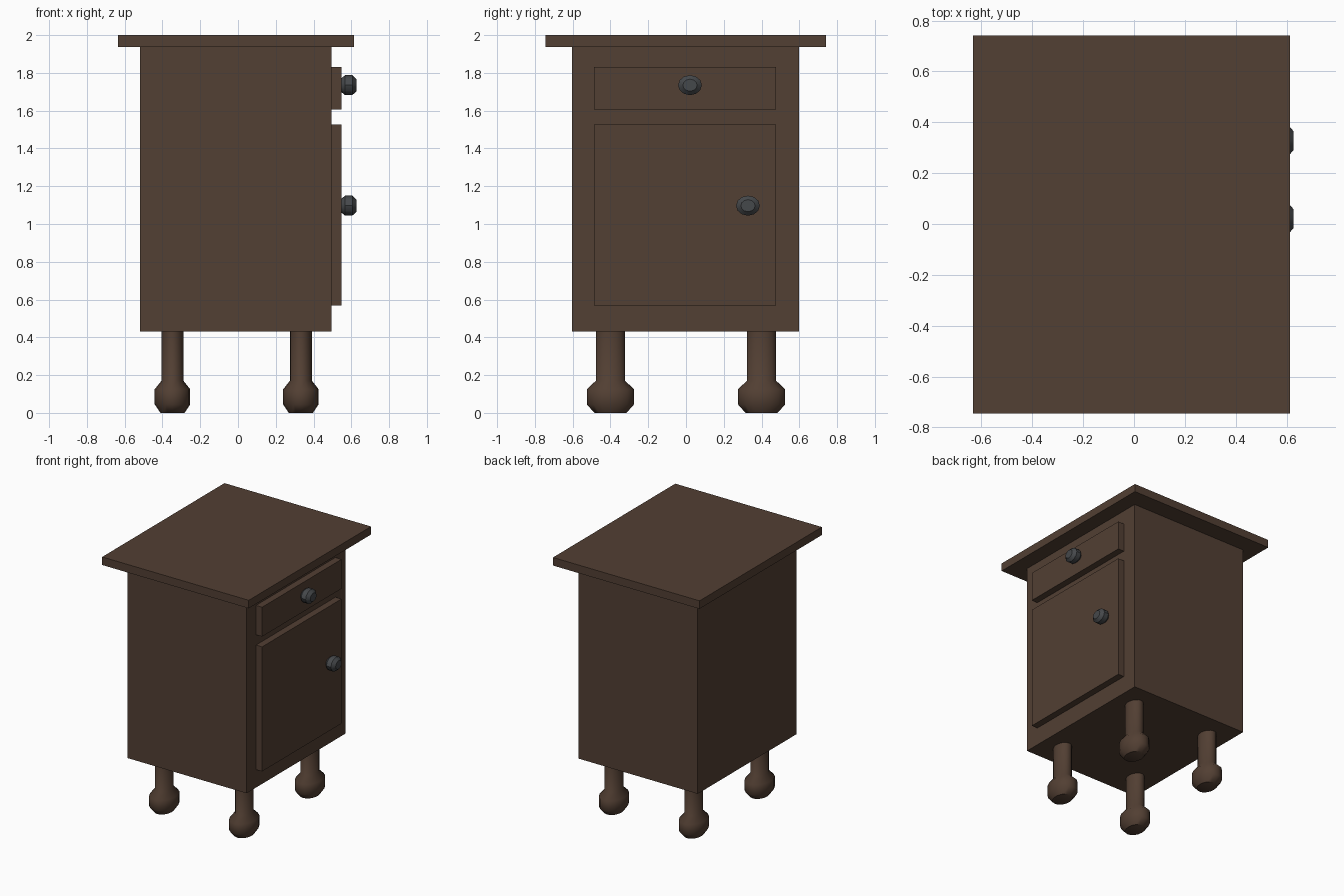
import bpy, math
from mathutils import Matrix

if "Cube" in bpy.data.objects:
    bpy.data.objects.remove(bpy.data.objects["Cube"])


def material(name, color):
    m = bpy.data.materials.new(name)
    m.diffuse_color = (*color, 1)
    m.use_nodes = True
    m.node_tree.nodes["Principled BSDF"].inputs["Base Color"].default_value = m.diffuse_color
    return m


wood = material("dark_wood", (0.085, 0.05, 0.033))
metal = material("dark_metal", (0.06, 0.065, 0.07))


def add_mesh(name, verts, faces, mat):
    me = bpy.data.meshes.new(name)
    me.from_pydata(verts, [], faces)
    me.materials.append(mat)
    ob = bpy.data.objects.new(name, me)
    bpy.context.collection.objects.link(ob)
    return ob


def box(name, x, y, z):
    verts = [(a, b, c) for a in x for b in y for c in z]
    faces = [(0, 1, 3, 2), (4, 6, 7, 5), (0, 4, 5, 1),
             (2, 3, 7, 6), (0, 2, 6, 4), (1, 5, 7, 3)]
    return add_mesh(name, verts, faces, wood)


def lathe(name, profile, sides, matrix, mat, angle):
    """Closed turned solid from (radius, height) rings, placed by matrix."""
    verts = [matrix @ Matrix.Rotation(2 * math.pi * i / sides, 4, 'Z')
             @ Matrix.Translation((r, 0, h)) @ Matrix.Identity(4).to_translation()
             for r, h in profile for i in range(sides)]
    faces = [tuple(reversed(range(sides)))]
    for k in range(len(profile) - 1):
        for i in range(sides):
            j = (i + 1) % sides
            a, b = k * sides, (k + 1) * sides
            faces.append((a + i, a + j, b + j, b + i))
    faces.append(tuple(range(len(verts) - sides, len(verts))))
    ob = add_mesh(name, verts, faces, mat)
    bpy.ops.object.select_all(action='DESELECT')
    ob.select_set(True)
    bpy.context.view_layer.objects.active = ob
    bpy.ops.object.shade_smooth_by_angle(angle=math.radians(angle))
    return ob


# Carcass and overhanging top
box("cabinet_body", (-0.518, 0.495), (-0.603, 0.598), (0.43, 1.94))
box("table_top", (-0.634, 0.613), (-0.745, 0.741), (1.938, 2.0))

# Raised drawer front and door on the +x side
box("drawer_front", (0.49, 0.547), (-0.488, 0.477), (1.605, 1.831))
box("door", (0.49, 0.547), (-0.488, 0.477), (0.568, 1.526))

# Faceted oval knobs, axis along +x
knob = [(0.62, 0), (1, 0.024), (1, 0.062), (0.6, 0.084)]
for name, y, z in (("drawer_knob", 0.021, 1.735), ("door_knob", 0.328, 1.097)):
    place = (Matrix.Translation((0.543, y, z)) @ Matrix.Rotation(math.pi / 2, 4, 'Y')
             @ Matrix.Diagonal((0.053, 0.063, 1, 1)))
    lathe(name, knob, 12, place, metal, 35)

# Turned legs: bulbous foot and straight shaft, slightly oval in plan
leg = [(0.68, 0), (1, 0.045), (1, 0.125), (0.62, 0.17), (0.62, 0.44)]
for xn, x in (("left", -0.347), ("right", 0.333)):
    for yn, y in (("front", -0.4), ("back", 0.4)):
        place = Matrix.Translation((x, y, 0)) @ Matrix.Diagonal((0.094, 0.125, 1, 1))
        lathe(f"{yn}_{xn}_leg", leg, 16, place, wood, 50)
